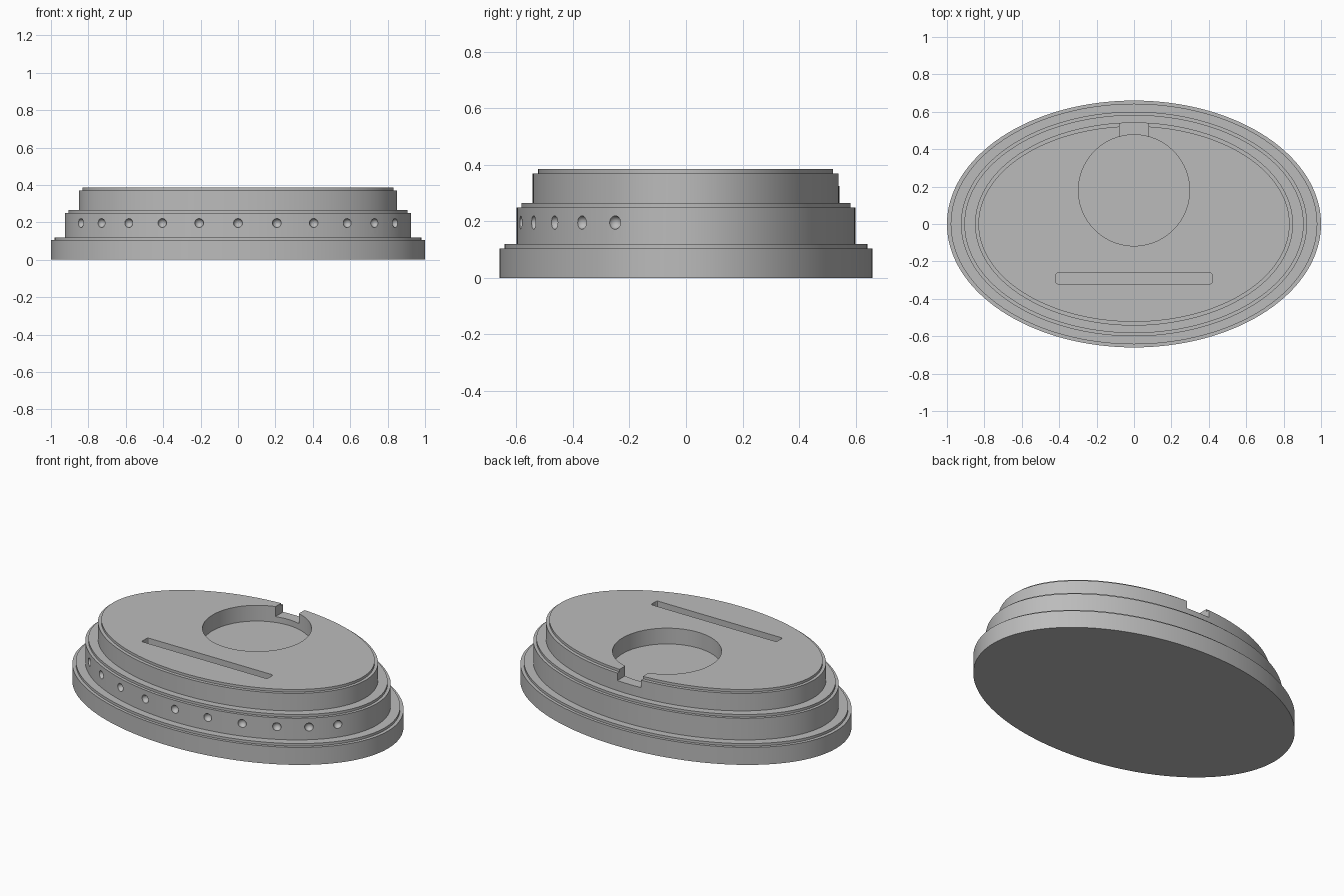
import bpy, bmesh, math
from mathutils import Vector, Matrix

if "Cube" in bpy.data.objects:
    bpy.data.objects.remove(bpy.data.objects["Cube"], do_unlink=True)

SEGMENTS = 160
TOP = 0.385
POCKET_FLOOR = 0.29

grey = bpy.data.materials.new("plain grey")
grey.use_nodes = True
colour = (0.5, 0.5, 0.5, 1)
grey.diffuse_color = colour
grey.node_tree.nodes["Principled BSDF"].inputs["Base Color"].default_value = colour


def make_object(name, bm):
    bmesh.ops.recalc_face_normals(bm, faces=bm.faces)
    mesh = bpy.data.meshes.new(name)
    bm.to_mesh(mesh)
    bm.free()
    mesh.materials.append(grey)
    obj = bpy.data.objects.new(name, mesh)
    bpy.context.collection.objects.link(obj)
    return obj


def box(name, x0, x1, y0, y1, z0, z1, corner=0):
    bm = bmesh.new()
    bmesh.ops.create_cube(bm, size=1)
    bmesh.ops.scale(bm, vec=(x1 - x0, y1 - y0, z1 - z0), verts=bm.verts)
    bmesh.ops.translate(bm, vec=((x0 + x1) / 2, (y0 + y1) / 2, (z0 + z1) / 2), verts=bm.verts)
    if corner:
        upright = [e for e in bm.edges if abs(e.verts[0].co.z - e.verts[1].co.z) > 0.01]
        bmesh.ops.bevel(bm, geom=upright, offset=corner, segments=3, profile=0.5, affect='EDGES')
    return make_object(name, bm)


# Stepped oval plinth: half width, half depth and height along the profile
profile = [
    (1.0, 0.66, 0), (1.0, 0.66, 0.105),
    (0.98, 0.643, 0.105), (0.98, 0.643, 0.12),
    (0.925, 0.60, 0.12), (0.925, 0.60, 0.25),
    (0.907, 0.583, 0.25), (0.907, 0.583, 0.265),
    (0.85, 0.543, 0.265), (0.85, 0.543, 0.37),
    (0.832, 0.523, 0.37), (0.832, 0.523, TOP),
]
bm = bmesh.new()
rings = []
for rx, ry, z in profile:
    angles = [math.tau * i / SEGMENTS for i in range(SEGMENTS)]
    rings.append([bm.verts.new((rx * math.cos(a), ry * math.sin(a), z)) for a in angles])
for low, high in zip(rings, rings[1:]):
    for i in range(SEGMENTS):
        j = (i + 1) % SEGMENTS
        bm.faces.new((low[i], low[j], high[j], high[i]))
bm.faces.new(rings[0])
bm.faces.new(rings[-1])
plinth = make_object("oval_plinth", bm)

# Round pocket in the top
bm = bmesh.new()
bmesh.ops.create_cone(bm, cap_ends=True, segments=96, radius1=0.297, radius2=0.297,
                      depth=0.4, matrix=Matrix.Translation((0, 0.18, POCKET_FLOOR + 0.2)))
cutters = [make_object("pocket_cutter", bm)]

# Notch out through the back rim, and the long slot near the front
cutters.append(box("notch_cutter", -0.078, 0.078, 0.35, 0.75, 0.325, 0.6))
cutters.append(box("slot_cutter", -0.418, 0.418, -0.32, -0.262, 0.3, 0.6, corner=0.01))

# Row of small dimples around the front of the middle tier
rx, ry = 0.925, 0.60
bm = bmesh.new()
for x in (0, 0.208, 0.405, 0.584, 0.73, 0.84):
    for side in ((1, -1) if x else (1,)):
        point = Vector((side * x, -ry * math.sqrt(1 - (x / rx) ** 2), 0.196))
        outward = Vector((point.x / rx ** 2, point.y / ry ** 2, 0))
        turn = outward.to_track_quat('Z', 'Y').to_matrix().to_4x4()
        bmesh.ops.create_uvsphere(bm, u_segments=24, v_segments=13, radius=0.024,
                                  matrix=Matrix.Translation(point) @ turn)
cutters.append(make_object("dimple_cutter", bm))

bpy.context.view_layer.objects.active = plinth
for cutter in cutters:
    cut = plinth.modifiers.new(cutter.name, 'BOOLEAN')
    cut.operation = 'DIFFERENCE'
    cut.solver = 'EXACT'
    cut.object = cutter
    bpy.ops.object.modifier_apply(modifier=cut.name)
    bpy.data.objects.remove(cutter, do_unlink=True)

# Smooth walls with crisp steps
for obj in bpy.context.selected_objects:
    obj.select_set(False)
plinth.select_set(True)
bpy.ops.object.shade_smooth_by_angle(angle=math.radians(30))
